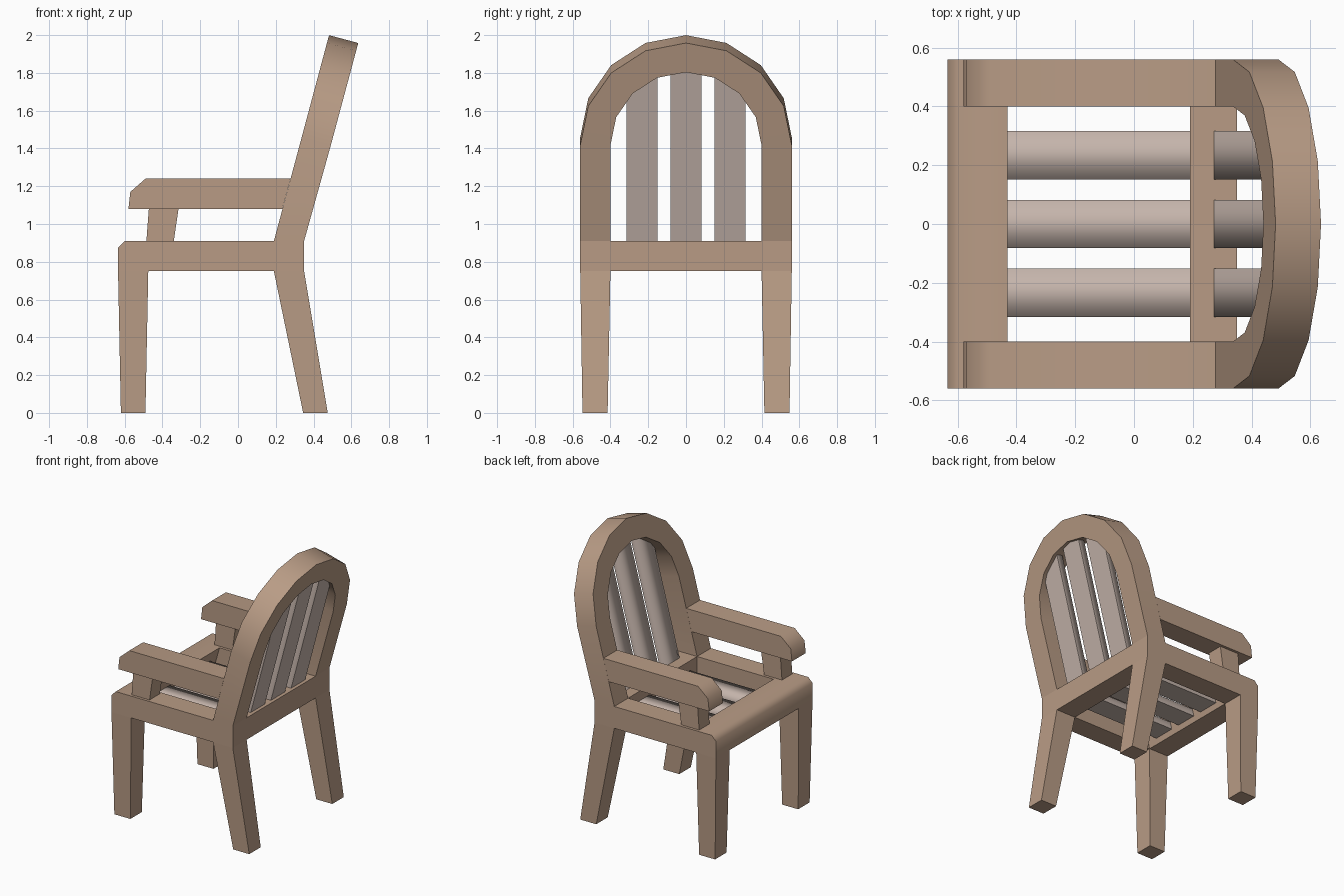
import bpy, bmesh, math
from mathutils import Vector

cube = bpy.data.objects.get("Cube")
if cube:
    bpy.data.objects.remove(cube, do_unlink=True)


def material(name, rgb):
    m = bpy.data.materials.new(name)
    m.use_nodes = True
    m.diffuse_color = (*rgb, 1)
    m.node_tree.nodes["Principled BSDF"].inputs["Base Color"].default_value = (*rgb, 1)
    return m


WOOD = material("warm_brown_wood", (0.48, 0.33, 0.235))
PALE = material("pale_grey_wood", (0.56, 0.46, 0.41))

OUT, INN = 0.56, 0.40            # outer and inner half widths
RAIL_LOW, RAIL_TOP = 0.75, 0.91  # seat frame heights
LEAN = math.radians(15)
UP = Vector((math.sin(LEAN), 0, math.cos(LEAN)))
BACK = Vector((math.cos(LEAN), 0, -math.sin(LEAN)))
HINGE = Vector((0.19, 0, RAIL_TOP))
SPRING = 0.568                   # length of the straight back posts


def finish(name, bm, mat):
    bmesh.ops.recalc_face_normals(bm, faces=bm.faces)
    mesh = bpy.data.meshes.new(name)
    bm.to_mesh(mesh)
    bm.free()
    mesh.materials.append(mat)
    obj = bpy.data.objects.new(name, mesh)
    bpy.context.collection.objects.link(obj)
    return obj


def smooth(obj, degrees):
    bpy.ops.object.select_all(action='DESELECT')
    obj.select_set(True)
    bpy.context.view_layer.objects.active = obj
    bpy.ops.object.shade_smooth_by_angle(angle=math.radians(degrees))


def loft(name, ring_a, ring_b, mat=WOOD):
    """Closed solid between two matching rings of points."""
    bm = bmesh.new()
    a = [bm.verts.new(p) for p in ring_a]
    b = [bm.verts.new(p) for p in ring_b]
    bm.faces.new(a)
    bm.faces.new(b)
    for i in range(len(a)):
        j = (i + 1) % len(a)
        bm.faces.new((a[i], a[j], b[j], b[i]))
    return finish(name, bm, mat)


def prism(name, profile, y0, y1):
    """Side profile (x, z) extruded across y."""
    return loft(name, [(x, y0, z) for x, z in profile], [(x, y1, z) for x, z in profile])


def rect(x0, x1, y0, y1, z):
    return [(x0, y0, z), (x1, y0, z), (x1, y1, z), (x0, y1, z)]


# Seat frame
front_rail = prism("front_rail", [(-0.475, RAIL_LOW), (-0.43, RAIL_TOP), (-0.60, RAIL_TOP),
                                  (-0.635, 0.875), (-0.635, RAIL_LOW)], -OUT, OUT)
smooth(front_rail, 50)
prism("rear_rail", [(0.19, RAIL_LOW), (0.35, RAIL_LOW), (0.35, RAIL_TOP), (0.19, RAIL_TOP)], -OUT, OUT)

# Side rails, legs, arms and arm posts
for label, s in (("left", 1), ("right", -1)):
    prism(label + "_side_rail", [(-0.475, RAIL_LOW), (0.19, RAIL_LOW), (0.19, RAIL_TOP),
                                 (-0.43, RAIL_TOP)], s * INN, s * OUT)
    loft(label + "_front_leg", rect(-0.62, -0.49, s * 0.415, s * 0.548, 0),
         rect(-0.635, -0.475, s * INN, s * OUT, RAIL_LOW))
    loft(label + "_rear_leg", rect(0.345, 0.475, s * 0.415, s * 0.548, 0),
         rect(0.19, 0.35, s * INN, s * OUT, RAIL_LOW))
    arm = prism(label + "_arm", [(-0.58, 1.08), (0.235, 1.08), (0.278, 1.24), (-0.49, 1.24),
                                 (-0.57, 1.17)], s * INN, s * OUT)
    smooth(arm, 50)
    loft(label + "_arm_post", rect(-0.485, -0.34, s * 0.42, s * 0.54, RAIL_TOP),
         rect(-0.472, -0.315, s * 0.42, s * 0.54, 1.08))


# Arched back frame, a band swept from one rail end to the other
def arch_path(radius):
    arc = [math.pi * i / 8 for i in range(9)]
    return ([(radius, 0)] + [(radius * math.cos(a), SPRING + radius * math.sin(a)) for a in arc]
            + [(-radius, 0)])


def back_point(y, length, depth):
    shift = BACK * depth if length else Vector((depth, 0, 0))
    return HINGE + UP * length + shift + Vector((0, y, 0))


bm = bmesh.new()
sections = []
for outer, inner in zip(arch_path(OUT), arch_path(INN)):
    corners = [(outer, 0), (outer, 0.16), (inner, 0.16), (inner, 0)]
    sections.append([bm.verts.new(back_point(*p, d)) for p, d in corners])
for a, b in zip(sections, sections[1:]):
    for i in range(4):
        j = (i + 1) % 4
        bm.faces.new((a[i], a[j], b[j], b[i]))
bm.faces.new(sections[0])
bm.faces.new(sections[-1])
smooth(finish("back_frame", bm, WOOD), 30)


# Slats with softly shaded fronts and flat undersides
def slat(name, start, end, depth, y):
    half, thick = 0.082, 0.05
    across = Vector((0, half, 0))
    offset = Vector((0, y, 0))
    ring = [-across, across, across + depth * thick, -across + depth * thick]
    obj = loft(name, [start + offset + r for r in ring], [end + offset + r for r in ring], PALE)
    bm = bmesh.new()
    bm.from_mesh(obj.data)
    along = (end - start).normalized()
    bm.normal_update()
    for f in bm.faces:
        flat = f.normal.dot(depth) > 0.9 or abs(f.normal.dot(along)) > 0.7
        f.smooth = not flat
        if flat:
            for e in f.edges:
                e.smooth = False
    bm.to_mesh(obj.data)
    bm.free()


for label, y, reach in (("right", -0.234, 0.41), ("middle", 0, 0.47), ("left", 0.234, 0.41)):
    slat(label + "_seat_slat", Vector((-0.47, 0, 0.84)), Vector((0.22, 0, 0.84)),
         Vector((0, 0, -1)), y)
    base = HINGE + BACK * 0.08
    slat(label + "_back_slat", base - UP * 0.03, base + UP * (SPRING + reach), BACK, y)
